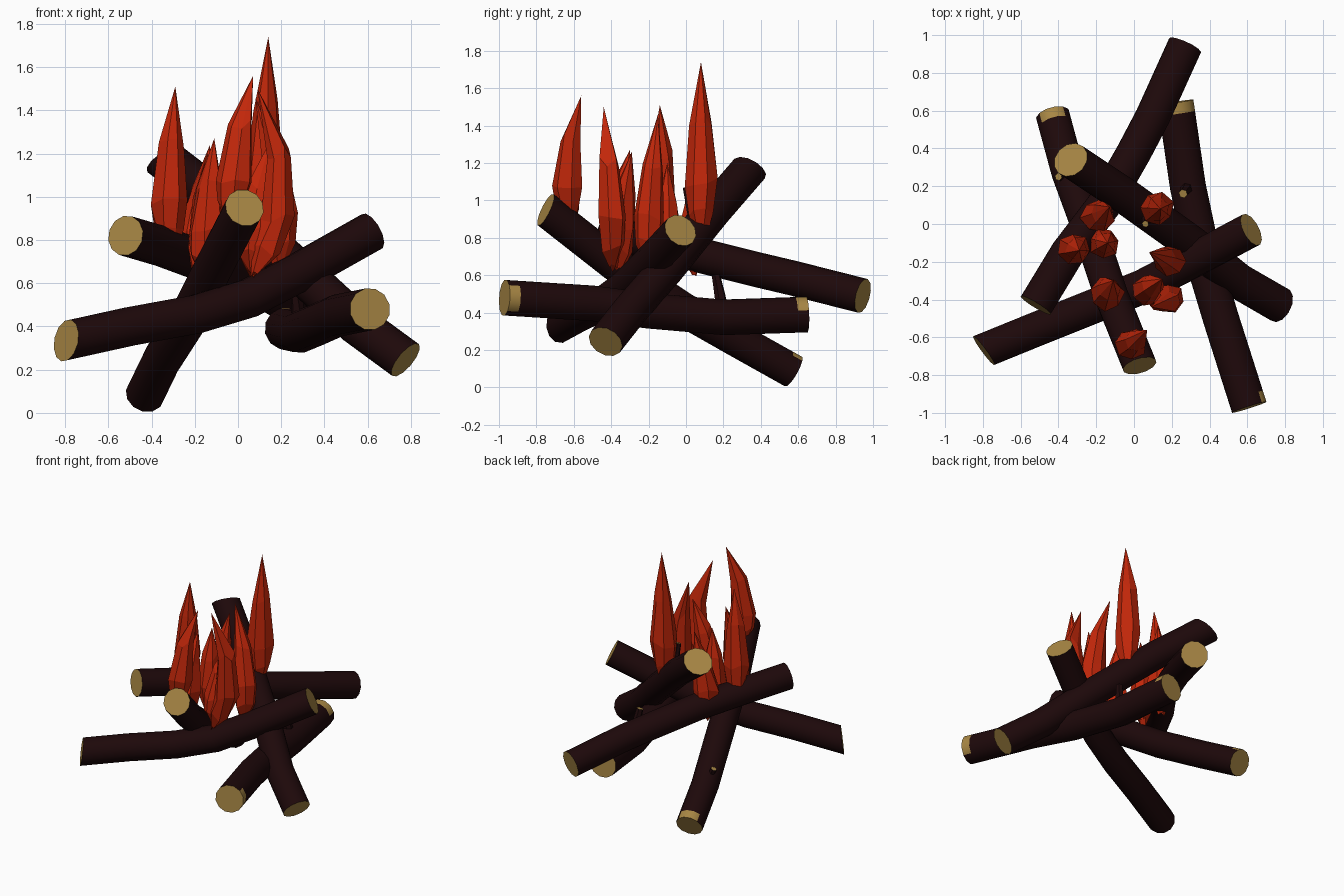
import bpy, bmesh, math, random
from mathutils import Vector

random.seed(4)
if "Cube" in bpy.data.objects:
    bpy.data.objects.remove(bpy.data.objects["Cube"], do_unlink=True)


def material(name, color):
    m = bpy.data.materials.new(name)
    m.use_nodes = True
    m.diffuse_color = (*color, 1)
    bsdf = m.node_tree.nodes["Principled BSDF"]
    bsdf.inputs["Base Color"].default_value = (*color, 1)
    bsdf.inputs["Roughness"].default_value = 0.9
    return m


BARK = material("dark bark", (0.0125, 0.0025, 0.003))
WOOD = material("cut wood", (0.39, 0.24, 0.058))
FIRE = material("flame red", (0.54, 0.02, 0.003))


def finish(name, bm, mats, smooth):
    bmesh.ops.recalc_face_normals(bm, faces=bm.faces)
    mesh = bpy.data.meshes.new(name)
    bm.to_mesh(mesh)
    bm.free()
    for m in mats:
        mesh.materials.append(m)
    ob = bpy.data.objects.new(name, mesh)
    bpy.context.collection.objects.link(ob)
    if smooth:
        bpy.ops.object.select_all(action="DESELECT")
        ob.select_set(True)
        bpy.context.view_layer.objects.active = ob
        bpy.ops.object.shade_smooth_by_angle(angle=math.radians(40))
    return ob


def bridge(bm, rings):
    for a, b in zip(rings, rings[1:]):
        n = len(a)
        for i in range(n):
            j = (i + 1) % n
            bm.faces.new((a[i], a[j], b[j], b[i]))


def log(name, path, radius, sides=12, taper=1.0, start_cut=None, end_cut=None,
        start_chip=None, end_chip=None):
    """Bark tube with cut wood ends. A cut is the direction an end faces,
    a chip is the direction of a bare patch on the rim of that end."""
    pts = [Vector(p) for p in path]
    rim = 0.06
    pts.insert(1, pts[0] + (pts[1] - pts[0]).normalized() * rim)
    pts.insert(-1, pts[-1] + (pts[-2] - pts[-1]).normalized() * rim)
    bm = bmesh.new()
    rings = []
    side = None
    for k, p in enumerate(pts):
        t = (pts[min(k + 1, len(pts) - 1)] - pts[max(k - 1, 0)]).normalized()
        side = t.orthogonal() if side is None else side - t * side.dot(t)
        side.normalize()
        up = t.cross(side)
        r = radius * (1 + (taper - 1) * k / (len(pts) - 1))
        # Slanted cuts are shared by the end ring and the rim ring behind it
        cut = start_cut if k < 2 else end_cut if k > len(pts) - 3 else None
        n = Vector(cut) if cut else t
        ring = []
        for i in range(sides):
            a = math.tau * i / sides
            off = (side * math.cos(a) + up * math.sin(a)) * r
            ring.append(bm.verts.new(p + off - t * (n.dot(off) / n.dot(t))))
        rings.append(ring)
    bridge(bm, rings)
    for ring in (rings[0], rings[-1]):
        bm.faces.new(ring).material_index = 1
    bmesh.ops.recalc_face_normals(bm, faces=bm.faces)
    for chip, ring in ((start_chip, rings[0]), (end_chip, rings[-1])):
        if chip:
            d = Vector(chip).normalized()
            for f in {f for v in ring for f in v.link_faces}:
                if f.normal.dot(d) > 0.78:
                    f.material_index = 1
    return finish(name, bm, (BARK, WOOD), True)


def flame(name, base, tip, r, bend=(0, 0, 0), sides=7):
    """Faceted tongue: narrow foot, wide belly, pointed tip leaning at the top."""
    base, tip, bend = Vector(base), Vector(tip), Vector(bend)
    bm = bmesh.new()
    turn = random.uniform(0, math.tau)
    rings = []
    for h, width in ((0.0, 0.25), (0.14, 0.8), (0.32, 1.0), (0.66, 0.68)):
        c = base.lerp(tip, h * h) + bend * math.sin(math.pi * h)
        c.z = base.z + (tip.z - base.z) * h
        ring = []
        for i in range(sides):
            a = turn + math.tau * i / sides
            w = r * width * random.uniform(0.88, 1.1)
            lift = random.uniform(-0.03, 0.03)
            ring.append(bm.verts.new(c + Vector((math.cos(a) * w, math.sin(a) * w, lift))))
        rings.append(ring)
    bridge(bm, rings)
    bm.faces.new(rings[0])
    top = bm.verts.new(tip)
    for i in range(sides):
        bm.faces.new((rings[-1][i], rings[-1][(i + 1) % sides], top))
    return finish(name, bm, (FIRE,), False)


# Crossed logs
log("log_left_to_right", [(-.795, -.67, .335), (-.5, -.55, .40), (-.2, -.43, .455),
                          (.05, -.33, .53), (.3, -.2, .66), (.62, -.03, .84)], .093,
    start_cut=(-.8, -.58, .12))
log("log_front_raised", [(.03, -.75, .95), (-.12, -.38, .66), (-.24, -.02, .42),
                         (-.35, .28, .25), (-.43, .575, .085)], .092,
    start_cut=(.25, -.87, .42), end_chip=(0, .4, .9))
log("log_to_back", [(-.52, -.43, .82), (-.35, -.15, .77), (-.16, .1, .70),
                    (0, .38, .63), (.1, .57, .585), (.27, .945, .49)], .094)
log("log_low_side", [(.61, -.97, .48), (.46, -.5, .45), (.37, -.2, .41),
                     (.285, .2, .375), (.22, .645, .39)], .098,
    start_chip=(1, 0, 0), end_chip=(.5, 0, .9))
log("log_back_raised", [(-.335, .34, 1.17), (-.05, .15, .95), (.3, -.1, .64),
                        (.55, -.3, .41), (.775, -.43, .245)], .096,
    start_cut=(-.42, .36, .7), end_cut=(.72, -.36, -.6))

# Broken twigs
log("twig_low_side", [(.28, .2, .38), (.275, .18, .5), (.26, .16, .6)], .036, 6, .65)
log("twig_front_raised", [(-.34, .25, .24), (-.4, .25, .37)], .03, 6, .7)
log("twig_back_raised", [(.07, .05, .84), (.065, .02, .98), (.06, 0, 1.07)], .028, 6, .65)

# Flames: base, tip, belly radius, sideways bend
flames = [
    ((-.20, .04, .62), (-.13, .09, 1.24), .09, (0, 0, 0)),
    ((.12, .08, .80), (.14, .08, 1.74), .092, (0, 0, 0)),
    ((-.32, -.13, .72), (-.29, -.14, 1.51), .084, (0, 0, 0)),
    ((-.16, -.10, .60), (-.14, -.10, 1.2), .082, (0, 0, 0)),
    ((.19, -.20, .66), (.08, -.15, 1.46), .085, (.02, 0, 0)),
    ((-.15, -.38, .63), (-.11, -.30, 1.27), .09, (0, 0, 0)),
    ((.06, -.36, .65), (.15, -.29, 1.26), .085, (0, 0, 0)),
    ((.08, -.39, .63), (.09, -.44, 1.5), .08, (.12, 0, 0)),
    ((-.03, -.62, .87), (.07, -.56, 1.56), .082, (0, -.03, 0)),
]
for i, (base, tip, r, bend) in enumerate(flames):
    flame(f"flame_{i + 1}", base, tip, r, bend)
